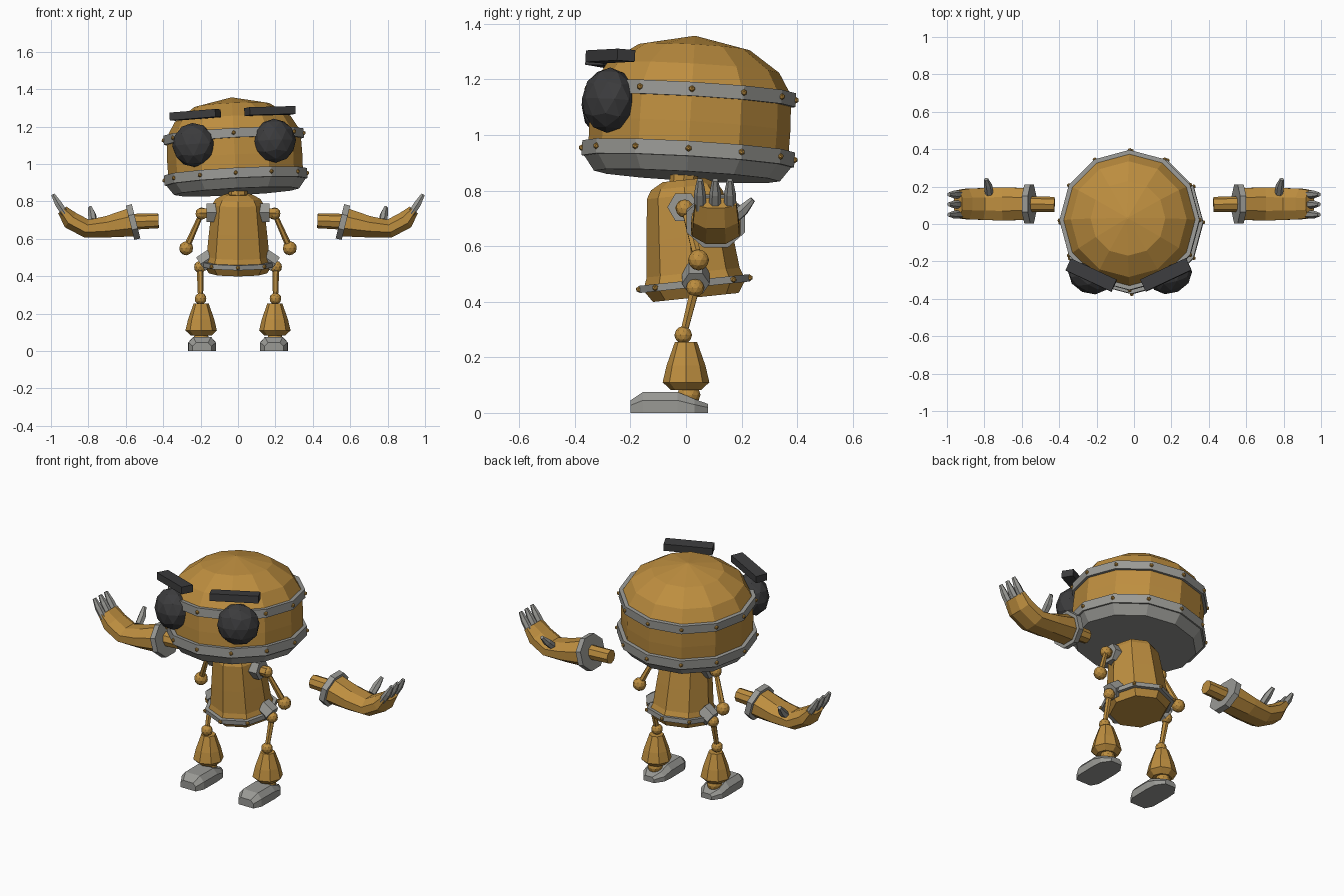
import bpy, bmesh, math
from mathutils import Vector, Matrix

cube = bpy.data.objects.get("Cube")
if cube:
    bpy.data.objects.remove(cube)


def material(name, rgb):
    m = bpy.data.materials.new(name)
    m.use_nodes = True
    m.diffuse_color = (*rgb, 1)
    m.node_tree.nodes["Principled BSDF"].inputs["Base Color"].default_value = (*rgb, 1)
    return m


GOLD = material("golden_brass", (0.51, 0.27, 0.05))
GREY = material("steel_grey", (0.32, 0.32, 0.30))
DARK = material("charcoal", (0.045, 0.045, 0.047))
ID = Matrix.Identity(4)


def finish(name, bm, mat, matrix=ID):
    bmesh.ops.recalc_face_normals(bm, faces=bm.faces)
    bm.transform(matrix)
    mesh = bpy.data.meshes.new(name)
    bm.to_mesh(mesh)
    bm.free()
    mesh.materials.append(mat)
    obj = bpy.data.objects.new(name, mesh)
    bpy.context.collection.objects.link(obj)
    return obj


def ring(center, u, v, n, phase=0.0):
    angles = [math.tau * (i + phase) / n for i in range(n)]
    return [Vector(center) + u * math.cos(a) + v * math.sin(a) for a in angles]


def skin(name, rings, mat, matrix=ID, closed=False):
    """Join rings of points into a tube, capped or looped back on itself."""
    bm = bmesh.new()
    loops = [[bm.verts.new(p) for p in r] for r in rings]
    pairs = list(zip(loops, loops[1:]))
    if closed:
        pairs.append((loops[-1], loops[0]))
    else:
        bm.faces.new(loops[0])
        bm.faces.new(loops[-1])
    for a, b in pairs:
        for i in range(len(a)):
            j = (i + 1) % len(a)
            bm.faces.new((a[i], a[j], b[j], b[i]))
    return finish(name, bm, mat, matrix)


def lathe(name, profile, n, mat, matrix=ID, closed=False):
    rings = [ring((0, 0, z), Vector((r, 0, 0)), Vector((0, r, 0)), n) for r, z in profile]
    return skin(name, rings, mat, matrix, closed)


def band(name, r, z, half, thick, n, matrix):
    prof = [(r, z - half), (r, z + half), (r - thick, z + half), (r - thick, z - half)]
    lathe(name, prof, n, GREY, matrix, closed=True)
    for i in range(n):
        a = math.tau * i / n
        ball(name + "_rivet", (r * math.cos(a), r * math.sin(a), z), 0.012, GOLD, matrix, 1)


def rod(name, points, radii, mat, n=6):
    pts = [Vector(p) for p in points]
    rot = (pts[-1] - pts[0]).to_track_quat('Z', 'Y')
    u, v = rot @ Vector((1, 0, 0)), rot @ Vector((0, 1, 0))
    return skin(name, [ring(p, u * r, v * r, n) for p, r in zip(pts, radii)], mat)


def ball(name, center, r, mat, matrix=ID, detail=2):
    bm = bmesh.new()
    bmesh.ops.create_icosphere(bm, subdivisions=detail, radius=r)
    return finish(name, bm, mat, matrix @ Matrix.Translation(center))


def hand_ring(x, z, tilt, hw, hh, s, n=8):
    """Cross-section of the hand, tilted in the xz plane."""
    t = math.radians(tilt)
    v = Vector((-s * math.sin(t), 0, math.cos(t))) * hh
    return ring((s * x, 0.107, z), Vector((0, hw, 0)), v, n, 0.5)


# Head, slightly tilted
head = (Matrix.Translation((-0.012, 0.008, 0.932))
        @ Matrix.Rotation(math.radians(-3.3), 4, 'X')
        @ Matrix.Rotation(math.radians(-3), 4, 'Y'))
lathe("head_shell", [(0.36, 0), (0.362, 0.1), (0.358, 0.23), (0.31, 0.31),
                     (0.2, 0.385), (0.005, 0.425)], 12, GOLD, head)
lathe("head_base", [(0.335, -0.08), (0.375, -0.025), (0.37, 0.02)], 12, GREY, head)
band("jaw_band", 0.383, 0, 0.027, 0.03, 12, head)
band("brow_band", 0.375, 0.215, 0.025, 0.03, 12, head)

# Eyes and eyebrows
for s, side in ((1, "left"), (-1, "right")):
    turn = Matrix.Rotation(math.radians(25 * s), 4, 'Z')
    ball(side + "_eye", (0, 0, 0), 0.118, DARK,
         head @ Matrix.Translation((0.218 * s, -0.297, 0.165)) @ turn
         @ Matrix.Diagonal((1, 0.78, 1, 1)))
    bm = bmesh.new()
    bmesh.ops.create_cube(bm, size=1)
    finish(side + "_eyebrow", bm, DARK,
           head @ Matrix.Translation((0.2 * s, -0.3, 0.325)) @ turn
           @ Matrix.Diagonal((0.27, 0.07, 0.042, 1)))

# Body, leaning forward
body = Matrix.Translation((0, 0.03, 0.465)) @ Matrix.Rotation(math.radians(6), 4, 'X')
lathe("torso", [(0.155, -0.05), (0.185, -0.005), (0.168, 0.04), (0.155, 0.17),
                (0.138, 0.32), (0.12, 0.35), (0.075, 0.375)], 8, GOLD, body)
band("waist_band", 0.2, 0, 0.013, 0.03, 8, body)
rod("neck", [(0, -0.01, 0.82), (0, -0.005, 0.88)], (0.05, 0.05), GOLD, 8)

for s, side in ((1, "left"), (-1, "right")):
    # Shoulder, upper arm and elbow
    shoulder, elbow = (s * 0.195, -0.005, 0.735), (s * 0.277, 0.045, 0.55)
    rod(side + "_shoulder_plate", [(s * 0.11, -0.01, 0.74), (s * 0.168, -0.01, 0.74)],
        (0.057, 0.057), GREY)
    rod(side + "_shoulder_pin", [(s * 0.16, -0.01, 0.737), (s * 0.205, -0.01, 0.737)],
        (0.03, 0.03), GOLD)
    ball(side + "_shoulder_joint", shoulder, 0.033, GOLD)
    rod(side + "_upper_arm", [shoulder, elbow], (0.013, 0.018), GOLD)
    ball(side + "_elbow", elbow, 0.038, GOLD)

    # Floating forearm, cuff and palm-up hand
    rod(side + "_forearm", [(s * 0.425, 0.105, 0.697), (s * 0.6, 0.107, 0.69)],
        (0.04, 0.043), GOLD, 8)
    skin(side + "_cuff", [hand_ring(0.545, 0.694, -14, 0.113, 0.102, s),
                          hand_ring(0.577, 0.686, -14, 0.113, 0.102, s)], GREY)
    glove = [(0.57, 0.688, -14, 0.092, 0.083), (0.7, 0.665, -5, 0.096, 0.062),
             (0.81, 0.655, 15, 0.092, 0.053), (0.895, 0.7, 40, 0.088, 0.053),
             (0.94, 0.755, 50, 0.08, 0.03)]
    skin(side + "_glove", [hand_ring(*g, s) for g in glove], GOLD)
    for y in (0.05, 0.105, 0.158):
        rod(side + "_finger", [(s * 0.925, y, 0.735), (s * 0.962, y, 0.79),
                               (s * 0.99, y, 0.838)], (0.022, 0.021, 0.011), GREY)
    rod(side + "_thumb", [(s * 0.775, 0.165, 0.695), (s * 0.78, 0.205, 0.73),
                          (s * 0.79, 0.24, 0.768)], (0.022, 0.022, 0.011), GREY)

    # Hip, thigh and knee
    hip, knee = (s * 0.203, 0.033, 0.45), (s * 0.2, -0.01, 0.28)
    rod(side + "_hip_plate", [(s * 0.14, 0.035, 0.505), (s * 0.2, 0.035, 0.465)],
        (0.05, 0.05), GREY)
    ball(side + "_hip_joint", hip, 0.033, GOLD)
    rod(side + "_thigh", [hip, knee], (0.018, 0.014), GOLD)
    ball(side + "_knee", knee, 0.032, GOLD)

    # Flared shin and ankle
    lathe(side + "_shin", [(0.055, 0.083), (0.084, 0.11), (0.07, 0.17), (0.04, 0.255)],
          8, GOLD, Matrix.Translation((s * 0.197, 0, 0)))
    ball(side + "_ankle", (s * 0.197, 0.01, 0.065), 0.042, GOLD)

    # Foot: cross-sections from toe to heel (y, half width, height)
    foot = [(-0.2, 0.05, 0.045), (-0.155, 0.073, 0.075), (-0.03, 0.075, 0.075),
            (0.03, 0.07, 0.05), (0.08, 0.035, 0.032)]
    outline = ((-1, 0), (1, 0), (1, 0.6), (0.65, 1), (-0.65, 1), (-1, 0.6))
    skin(side + "_foot", [[Vector((s * 0.192 + w * a, y, h * b)) for a, b in outline]
                          for y, w, h in foot], GREY)
